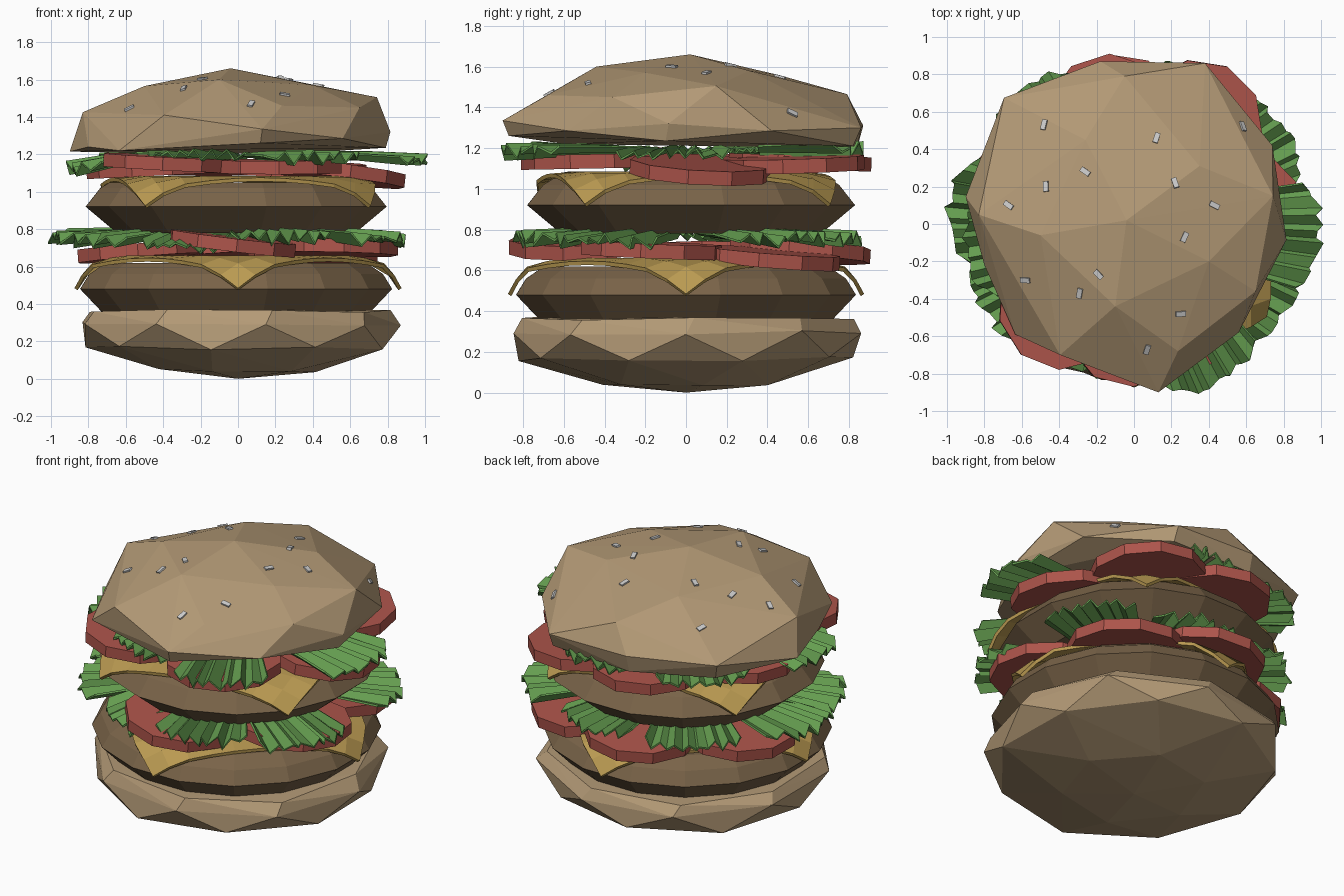
import bpy, bmesh, math, random
from mathutils import Vector, Matrix
from mathutils.bvhtree import BVHTree

if "Cube" in bpy.data.objects:
    bpy.data.objects.remove(bpy.data.objects["Cube"])

random.seed(4)


def material(name, rgb):
    m = bpy.data.materials.new(name)
    m.diffuse_color = (*rgb, 1)
    m.use_nodes = True
    m.node_tree.nodes["Principled BSDF"].inputs["Base Color"].default_value = m.diffuse_color
    return m


BUN = material("bun", (0.45, 0.32, 0.18))
MEAT = material("meat", (0.19, 0.125, 0.065))
CHEESE = material("cheese", (0.50, 0.33, 0.085))
TOMATO = material("tomato", (0.42, 0.09, 0.07))
LEAF = material("leaf", (0.13, 0.34, 0.08))


def finish(bm, name, mat=None, thickness=0):
    bmesh.ops.recalc_face_normals(bm, faces=bm.faces)
    me = bpy.data.meshes.new(name)
    bm.to_mesh(me)
    bm.free()
    ob = bpy.data.objects.new(name, me)
    bpy.context.collection.objects.link(ob)
    if mat:
        me.materials.append(mat)
    if thickness:
        s = ob.modifiers.new("thickness", 'SOLIDIFY')
        s.thickness = thickness
        s.offset = 0
    return ob


def hull(points):
    bm = bmesh.new()
    for p in points:
        bm.verts.new(p)
    res = bmesh.ops.convex_hull(bm, input=bm.verts)
    loose = {v for v in res["geom_interior"] + res["geom_unused"]
             if isinstance(v, bmesh.types.BMVert)}
    bmesh.ops.delete(bm, geom=list(loose), context='VERTS')
    return bm


def grid_faces(bm, rows):
    for a, b in zip(rows, rows[1:]):
        for i in range(len(a) - 1):
            bm.faces.new((a[i], a[i + 1], b[i + 1], b[i]))


# Bottom bun: shallow faceted bowl
pts = [(0, 0, 0)]
for r, z, n, turn in ((0.43, 0.045, 6, 0.2), (0.83, 0.165, 9, 0.35),
                      (0.88, 0.295, 9, 0.0), (0.84, 0.365, 9, 0.05)):
    for i in range(n):
        a = turn + math.tau * i / n
        k = r * random.uniform(0.97, 1.01)
        pts.append((k * math.cos(a), k * math.sin(a),
                    z + random.uniform(-0.012, 0.012)))
finish(hull(pts), "bottom_bun", BUN)

# Top bun: lopsided faceted dome
dome = [(-0.04, 0.02, 1.66), (-0.1, -0.44, 1.6), (0.35, 0.31, 1.58), (0.4, -0.2, 1.57),
        (-0.5, -0.06, 1.565), (-0.26, 0.45, 1.56), (0.235, -0.68, 1.46),
        (0.13, -0.9, 1.335), (0.12, -0.87, 1.26), (-0.395, -0.7, 1.41),
        (-0.635, -0.59, 1.22), (-0.83, 0.05, 1.425), (-0.8, -0.22, 1.24),
        (-0.9, 0.145, 1.215), (-0.695, 0.675, 1.31), (-0.66, 0.64, 1.21),
        (-0.18, 0.87, 1.31), (-0.18, 0.84, 1.2), (-0.05, 0.79, 1.465),
        (0.38, 0.86, 1.30), (0.38, 0.82, 1.21), (0.743, 0.15, 1.505), (0.74, 0.42, 1.285),
        (0.815, -0.085, 1.32), (0.79, -0.1, 1.235), (0.65, -0.36, 1.45),
        (0.56, -0.58, 1.285)]
bm = hull(dome)
tree = BVHTree.FromBMesh(bm)
finish(bm, "top_bun", BUN)

# Sesame seeds dropped onto the dome
seeds = [(-0.48, 0.53), (0.12, 0.46), (-0.26, 0.28), (-0.47, 0.2), (-0.67, 0.1),
         (0.22, 0.22), (0.43, 0.1), (0.27, -0.07), (-0.19, -0.27), (-0.58, -0.3),
         (-0.29, -0.37), (0.25, -0.48), (0.07, -0.67), (0.58, 0.52)]
for i, (x, y) in enumerate(seeds):
    hit, nor, _, _ = tree.ray_cast(Vector((x, y, 3)), Vector((0, 0, -1)))
    if hit is None:
        continue
    if nor.z < 0:
        nor = -nor
    rot = nor.to_track_quat('Z', 'Y').to_matrix().to_4x4()
    mat = (Matrix.Translation(hit) @ rot @ Matrix.Rotation(random.uniform(0, 6), 4, 'Z')
           @ Matrix.Diagonal((0.055, 0.028, 0.02, 1)))
    bm = bmesh.new()
    bmesh.ops.create_cube(bm, size=1, matrix=mat)
    finish(bm, f"seed_{i + 1}")


# Patties: sixteen-sided lathed discs
def patty(name, cx, cy, profile):
    finish(hull([(cx + r * math.cos(math.tau * i / 16 + 0.2),
                  cy + r * math.sin(math.tau * i / 16 + 0.2), z)
                 for r, z in profile for i in range(16)]), name, MEAT)


patty("lower_patty", -0.01, 0, ((0.72, 0.345), (0.85, 0.48), (0.80, 0.56), (0.71, 0.62)))
patty("upper_patty", -0.01, 0.025, ((0.65, 0.78), (0.82, 0.92), (0.74, 1.02), (0.69, 1.05)))


# Cheese: square sheets whose corners fold over the patty
def cheese(name, z, corner_angle, reach):
    bm = bmesh.new()
    n, rows = 10, []
    h = reach / math.sqrt(2)
    turn = Matrix.Rotation(math.radians(corner_angle - 45), 3, 'Z')
    for j in range(n + 1):
        row = []
        for i in range(n + 1):
            p = turn @ Vector((h * (2 * i / n - 1), h * (2 * j / n - 1), 0))
            over = max(0, p.length - 0.64)
            fold = max(0, over - 0.17)
            if over:
                p *= (0.64 + over - 0.65 * fold) / p.length
            p.z = z - 0.3 * over - 0.45 * fold
            row.append(bm.verts.new(p))
        rows.append(row)
    grid_faces(bm, rows)
    finish(bm, name, CHEESE, 0.02)


cheese("lower_cheese", 0.65, 0, 0.97)
cheese("upper_cheese", 1.075, 55, 0.95)


# Tomato slices: x, y, z, slope along x, slope along y
def tomatoes(layer, slices):
    for i, (x, y, z, sx, sy) in enumerate(slices):
        rot = Vector((-sx, -sy, 1)).to_track_quat('Z', 'Y').to_matrix().to_4x4()
        bm = bmesh.new()
        bmesh.ops.create_cone(bm, cap_ends=True, segments=10, radius1=0.35, radius2=0.35,
                              depth=0.07, matrix=Matrix.Translation((x, y, z)) @ rot)
        finish(bm, f"{layer}_tomato_{i + 1}", TOMATO)


tomatoes("lower", [(-0.03, -0.52, 0.725, -0.12, 0.03), (0.51, -0.17, 0.70, -0.02, -0.04),
                   (0.40, 0.41, 0.66, -0.04, -0.08), (-0.08, 0.56, 0.69, 0.06, -0.06),
                   (-0.52, 0.2, 0.68, 0.08, -0.03)])
tomatoes("upper", [(-0.38, -0.43, 1.155, -0.05, 0.02), (0.22, -0.46, 1.135, 0, 0.02),
                   (0.55, 0.07, 1.095, -0.12, -0.06), (0.34, 0.53, 1.12, -0.03, 0.03),
                   (-0.13, 0.56, 1.13, 0, -0.03), (-0.46, 0.12, 1.12, 0.05, 0)])


# Lettuce: pleated fans, given as angle, outer radius, outer height
def lettuce(layer, z_in, leaves):
    for k, (ang, reach, z_out) in enumerate(leaves):
        bm = bmesh.new()
        cols, rings, rows = 14, 2, []
        turn = Matrix.Rotation(math.radians(ang), 3, 'Z')
        fold = [(-1) ** i * random.uniform(0.005, 0.04) for i in range(cols + 1)]
        edge = [random.uniform(-0.05, 0) for _ in range(cols + 1)]
        side = [2 * (i + random.uniform(-0.4, 0.4) * (0 < i < cols)) / cols - 1
                for i in range(cols + 1)]
        for j in range(rings + 1):
            t = j / rings
            row = []
            for i, s in enumerate(side):
                v = s * (0.17 + 0.11 * t)
                u_out = math.sqrt(reach ** 2 - v ** 2) + edge[i] - 0.08 * s ** 4
                u = 0.38 + (u_out - 0.38) * t
                z = z_in + (z_out - z_in) * t * t + fold[i] * (0.5 + 0.5 * t)
                row.append(bm.verts.new(turn @ Vector((u, v, z))))
            rows.append(row)
        grid_faces(bm, rows)
        finish(bm, f"{layer}_lettuce_{k + 1}", LEAF, 0.012)


lettuce("lower", 0.78, [(175, 1.02, 0.76), (-28, 0.96, 0.745), (32, 0.98, 0.75),
                        (80, 0.88, 0.755), (128, 0.94, 0.75), (207, 0.95, 0.74),
                        (250, 0.86, 0.71), (-72, 0.87, 0.755)])
lettuce("upper", 1.19, [(-62, 0.98, 1.18), (-4, 1.02, 1.16), (82, 0.90, 1.19),
                        (132, 0.96, 1.18), (188, 0.93, 1.12), (250, 0.82, 1.2)])
